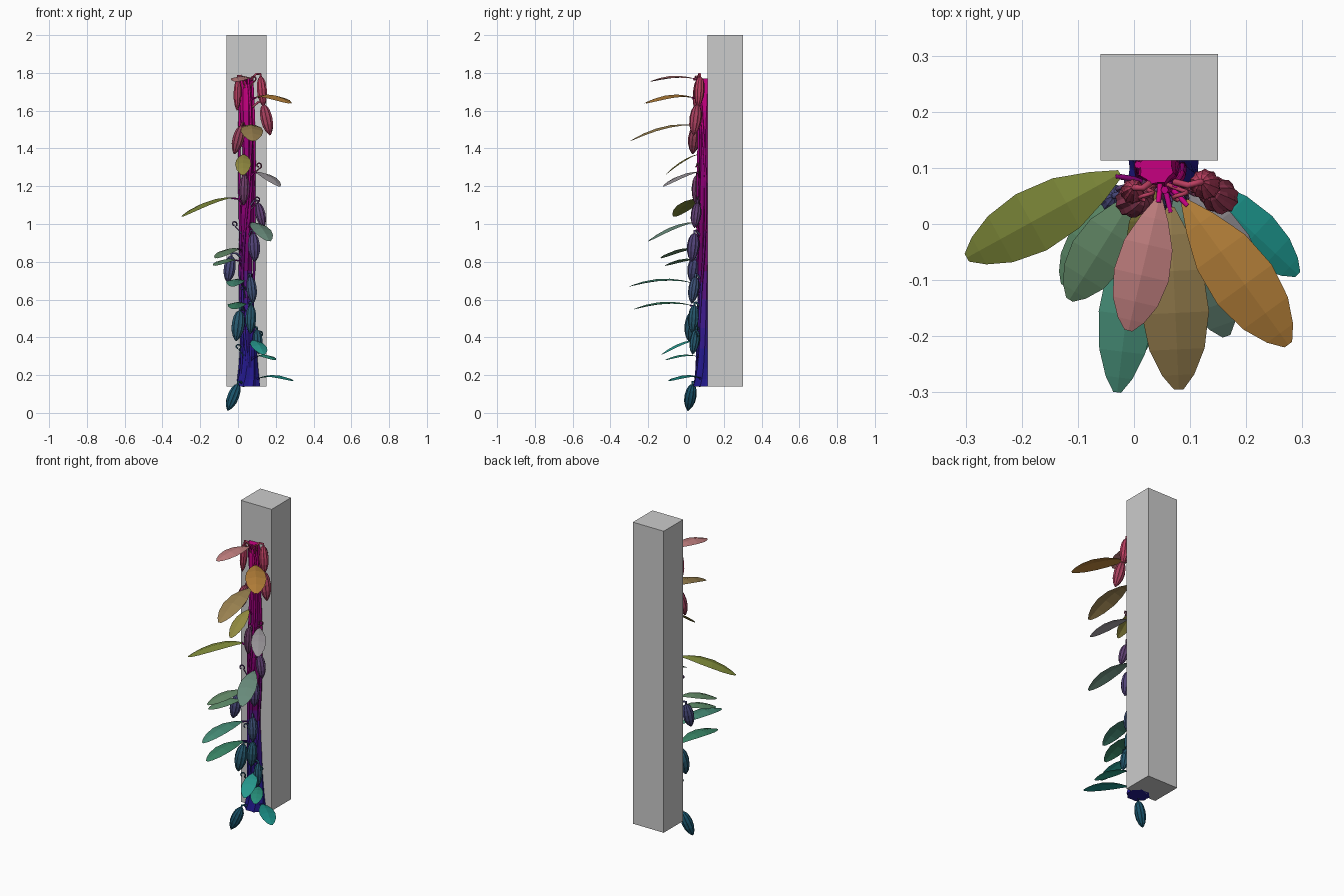
import bpy, bmesh, math, random
from mathutils import Vector

if "Cube" in bpy.data.objects:
    bpy.data.objects.remove(bpy.data.objects["Cube"])

random.seed(4)
AX, AY = 0.047, 0.10  # trunk axis

TRUNK = [(0.14, (.01, .01, .28)), (.6, (.05, .01, .25)), (.9, (.16, 0, .13)), (1.3, (.3, 0, .2)), (1.77, (.62, 0, .22))]
POD = [(0.1, (.01, .09, .15)), (.5, (.02, .1, .16)), (.8, (.07, .06, .2)), (1.1, (.13, .05, .17)), (1.4, (.28, .05, .1)), (1.7, (.5, .05, .12))]


def ramp(table, z):
    if z <= table[0][0]:
        return table[0][1]
    for (a, ca), (b, cb) in zip(table, table[1:]):
        if z <= b:
            t = (z - a) / (b - a)
            return tuple(p + (q - p) * t for p, q in zip(ca, cb))
    return table[-1][1]


def material(name, rgb):
    m = bpy.data.materials.new(name)
    m.diffuse_color = (*rgb, 1)
    m.use_nodes = True
    m.node_tree.nodes["Principled BSDF"].inputs["Base Color"].default_value = m.diffuse_color
    return m


def finish(name, bm, *mats):
    bmesh.ops.recalc_face_normals(bm, faces=bm.faces)
    me = bpy.data.meshes.new(name)
    bm.to_mesh(me)
    bm.free()
    ob = bpy.data.objects.new(name, me)
    bpy.context.collection.objects.link(ob)
    for m in mats:
        me.materials.append(m)
    return ob


def skin(bm, rings, cap=True):
    vs = [[bm.verts.new(p) for p in r] for r in rings]
    n = len(vs[0])
    for i, (a, b) in enumerate(zip(vs, vs[1:])):
        for k in range(n):
            bm.faces.new((a[k], a[(k + 1) % n], b[(k + 1) % n], b[k]))
    if cap:
        bm.faces.new(vs[0])
        bm.faces.new(vs[-1])


def tube(name, pts, r, mat):
    cu = bpy.data.curves.new(name, 'CURVE')
    cu.dimensions = '3D'
    cu.bevel_depth = r
    cu.bevel_resolution = 1
    cu.use_fill_caps = True
    sp = cu.splines.new('POLY')
    sp.points.add(len(pts) - 1)
    for p, q in zip(sp.points, pts):
        p.co = (*q, 1)
    ob = bpy.data.objects.new(name, cu)
    bpy.context.collection.objects.link(ob)
    cu.materials.append(mat)


# Square post
bpy.ops.mesh.primitive_cube_add(size=1, location=(.045, .208, 1.07))
post = bpy.context.object
post.name = "post"
post.scale = (.21, .19, 1.86)

# Fluted trunk, flared at the foot
prof = [(.14, .066), (.18, .058), (.24, .05), (.34, .042), (.45, .04), (.6, .036), (.75, .036), (.9, .037),
        (1.05, .034), (1.2, .032), (1.35, .028), (1.5, .031), (1.6, .034), (1.7, .035), (1.77, .03)]
rings = []
for i, (z, r) in enumerate(prof):
    ring = []
    for k in range(16):
        a = k * math.tau / 16 + i * .12
        rr = r * (1.05 if k % 2 else .92)
        ring.append((AX + .008 * math.sin(z * 6) + rr * math.cos(a), AY + rr * math.sin(a) * .95, z))
    rings.append(ring)
bm = bmesh.new()
skin(bm, rings)
bands = 10
for f in bm.faces:
    t = (f.calc_center_median().z - .14) / 1.63
    f.material_index = max(0, min(bands - 1, int(t * bands)))
finish("trunk", bm, *[material("bark", ramp(TRUNK, .14 + 1.63 * (i + .5) / bands)) for i in range(bands)])

# Creeping stems winding up the trunk, in short coloured lengths
for s, (phase, freq) in enumerate([(3.5, 3), (4.7, 4), (5.8, 3.4)]):
    for j in range(6):
        z0 = .15 + j * .27
        pts = []
        for k in range(9):
            z = z0 + .27 * k / 8
            a = phase + .6 * math.sin(z * freq + s * 2)
            r = .04 + .012 * max(0, .4 - z)
            pts.append((AX + r * math.cos(a), AY + r * math.sin(a), z))
        tube("creeping_stem", pts, .007, material("stem", ramp(TRUNK, z0 + .13)))


def pod(top, bottom, w):
    """Ribbed pod hanging from top to bottom"""
    a, b = Vector(top), Vector(bottom)
    d = b - a
    x = d.cross(Vector((0, 1, 0))).normalized()
    y = d.cross(x).normalized()
    rings = []
    for t, s in [(0, .2), (.06, .55), (.2, .85), (.42, 1), (.65, .92), (.84, .62), (.95, .28), (1, .08)]:
        c = a + d * t
        rings.append([c + (x * math.cos(k * math.tau / 20) + y * math.sin(k * math.tau / 20))
                      * w * s * (1.0 if k % 2 else .88) for k in range(20)])
    bm = bmesh.new()
    skin(bm, rings)
    m = material("pod_skin", ramp(POD, (a.z + b.z) / 2))
    finish("pod", bm, m)
    root = Vector((AX + (a.x - AX) * .35, AY - .025, a.z - .01))
    tube("pod_stalk", [root, (root + a) / 2 + Vector((0, -.006, .02)), a + Vector((0, 0, .014)), a], .006, m)


for top, bottom, w in [
    ((.0, .065, 1.77), (-.005, .05, 1.60), .022), ((.12, .075, 1.78), (.135, .065, 1.62), .028),
    ((.135, .06, 1.63), (.17, .04, 1.47), .033), ((.02, .05, 1.52), (-.02, .035, 1.37), .032),
    ((.035, .06, 1.26), (.03, .055, 1.10), .028), ((.105, .06, 1.11), (.135, .045, .98), .028),
    ((.08, .045, .95), (.09, .03, .80), .033), ((-.035, .05, .83), (-.055, .03, .69), .033),
    ((.065, .05, .72), (.08, .03, .58), .029), ((.01, .04, .54), (-.01, .015, .38), .036),
    ((.07, .045, .57), (.065, .035, .42), .03), ((.1, .055, .44), (.11, .035, .31), .027),
    ((-.0, .035, .15), (-.055, .01, .012), .032),
]:
    pod(top, bottom, w)


def leaf(base, tip, w, rgb):
    """Creased, arching leaf, widest past the middle"""
    a, b = Vector(base), Vector(tip)
    d = b - a
    side = Vector((-d.y, d.x, 0)).normalized()
    bm = bmesh.new()
    rows = []
    for t, s in [(0, .12), (.15, .5), (.35, .88), (.58, 1), (.78, .82), (.92, .48), (1, .14)]:
        c = a + d * t + Vector((0, 0, .36 * t * (1 - t) * d.length))
        drop = Vector((0, 0, -.22 * w * s))
        rows.append([bm.verts.new(c + side * (w * s * k) + (drop if k else Vector())) for k in (-1, 0, 1)])
    for p, q in zip(rows, rows[1:]):
        for k in (0, 1):
            bm.faces.new((p[k], p[k + 1], q[k + 1], q[k]))
    finish("leaf", bm, material("leaf_green", rgb))
    m = material("leaf_stem", ramp(TRUNK, a.z))
    root = Vector((AX + (a.x - AX) * .3, AY - .03, a.z - .03))
    tube("leaf_stalk", [root, (root + a) / 2 + Vector((0, 0, .008)), a + d * .03], .005, m)


for base, tip, w, rgb in [
    ((.045, .045, 1.77), (-.01, -.19, 1.755), .05, (.5, .2, .2)),
    ((.09, .04, 1.67), (.275, -.215, 1.64), .06, (.45, .21, .04)),
    ((.065, .03, 1.525), (.08, -.295, 1.44), .06, (.32, .22, .08)),
    ((.03, .065, 1.37), (.025, -.11, 1.26), .042, (.28, .25, .05)),
    ((.1, .065, 1.275), (.22, -.12, 1.20), .042, (.3, .28, .3)),
    ((-.025, .09, 1.14), (-.298, -.06, 1.04), .057, (.2, .24, .04)),
    ((.075, .05, 1.01), (.165, -.2, .91), .052, (.14, .26, .2)),
    ((.0, .05, .87), (-.115, -.135, .82), .05, (.12, .24, .13)),
    ((-.01, .06, .81), (-.125, -.11, .78), .045, (.1, .24, .13)),
    ((.01, .03, .69), (-.03, -.3, .67), .05, (.06, .26, .18)),
    ((.015, .03, .57), (-.02, -.275, .55), .05, (.04, .23, .13)),
    ((.08, .05, .385), (.135, -.13, .31), .042, (.02, .32, .27)),
    ((.1, .06, .30), (.195, -.11, .28), .036, (.02, .28, .2)),
    ((.11, .08, .185), (.292, -.09, .17), .045, (.01, .25, .22)),
]:
    leaf(base, tip, w, rgb)

# Small curled tendrils
for x, y, z in [(.11, .07, 1.31), (.1, .07, 1.13), (-.02, .075, 1.0), (.025, .05, .66), (.115, .06, .42),
                (.08, .06, 1.77), (.02, .06, 1.77), (0, .055, .35)]:
    pts = [(AX + (x - AX) * .4, AY - .03, z - .05)]
    for k in range(10):
        a = -1.2 + k * .65
        r = .016 * (1 - k * .06)
        pts.append((x + r * math.cos(a), y - .002 * k, z + r * math.sin(a)))
    tube("tendril", pts, .004, material("tendril", ramp(POD, z)))
